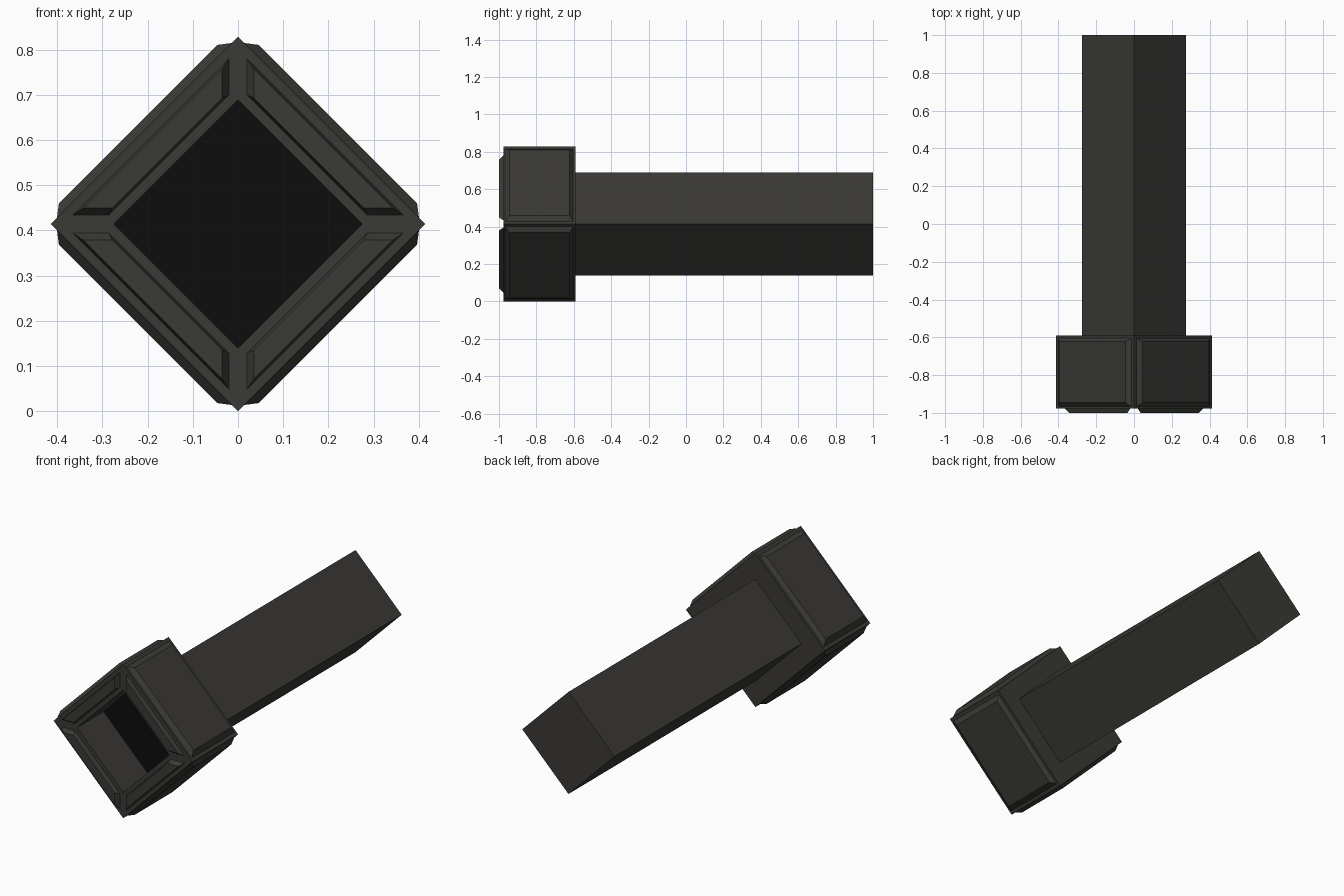
import bpy, bmesh, math
from mathutils import Matrix, Vector

if "Cube" in bpy.data.objects:
    bpy.data.objects.remove(bpy.data.objects["Cube"])

R_HEAD, R_TUBE, CZ = 0.414, 0.275, 0.414


def material(name, rgb):
    m = bpy.data.materials.new(name)
    m.diffuse_color = (*rgb, 1)
    m.use_nodes = True
    m.node_tree.nodes["Principled BSDF"].inputs["Base Color"].default_value = m.diffuse_color
    return m


metal = material("dark_metal", (0.042, 0.041, 0.036))
black = material("black", (0.004, 0.004, 0.004))


def loft(name, rings, mat, cap_start=False, cap_end=False, turn=0):
    """Join four-cornered rings of points into one flat-faced object."""
    rot = Matrix.Translation((0, 0, CZ)) @ Matrix.Rotation(turn, 4, 'Y')
    bm = bmesh.new()
    rows = [[bm.verts.new(rot @ Vector(p)) for p in ring] for ring in rings]
    for a, b in zip(rows, rows[1:]):
        for i in range(4):
            j = (i + 1) % 4
            bm.faces.new((a[i], a[j], b[j], b[i]))
    if cap_start:
        bm.faces.new(rows[0][::-1])
    if cap_end:
        bm.faces.new(rows[-1])
    bmesh.ops.recalc_face_normals(bm, faces=bm.faces)
    me = bpy.data.meshes.new(name)
    bm.to_mesh(me)
    bm.free()
    me.materials.append(mat)
    ob = bpy.data.objects.new(name, me)
    bpy.context.collection.objects.link(ob)
    return ob


def diamond(r, y):
    return [(r, y, 0), (0, y, r), (-r, y, 0), (0, y, -r)]


# Square head with a recessed bore, continuous ring of walls
loft("head_block", [diamond(R_TUBE, -0.75), diamond(R_TUBE, -0.977),
                    diamond(R_HEAD, -0.977), diamond(R_HEAD, -0.59),
                    diamond(R_TUBE, -0.59)], metal)

# Long square shaft, closed at the back
loft("shaft", [diamond(R_TUBE, -0.59), diamond(R_TUBE, 1.0)], metal, cap_end=True)

# Black floor of the bore
bore = loft("bore_floor", [diamond(R_TUBE, -0.75), diamond(R_TUBE, -0.74)], black,
            cap_start=True, cap_end=True)


def side_ring(half, y0, y1, total):
    """Rectangle parallel to the upper right side of the diamond."""
    a, b = (total / 2 + half / math.sqrt(2)), (total / 2 - half / math.sqrt(2))
    return [(b, y0, a), (a, y0, b), (a, y1, b), (b, y1, a)]


def front_ring(y, margin, inner, outer):
    """Trapezoid on the upper right arm of the front frame."""
    return [(margin, y, inner - margin), (margin, y, outer - margin),
            (outer - margin, y, margin), (inner - margin, y, margin)]


# Raised bevelled panels on the four sides and the four front arms
for k in range(4):
    turn = k * math.pi / 2
    loft(f"side_panel_{k}", [side_ring(0.274, -0.967, -0.603, R_HEAD),
                             side_ring(0.248, -0.945, -0.622, 0.442)],
         metal, cap_end=True, turn=turn)
    loft(f"front_panel_{k}", [front_ring(-0.977, 0.02, 0.306, 0.386),
                              front_ring(-1.0, 0.035, 0.314, 0.378)],
         metal, cap_end=True, turn=turn)

# Make the open-bottomed panels face outwards
for ob in bpy.data.objects:
    if "panel" in ob.name:
        me = ob.data
        cap = me.polygons[-1]
        centre = sum((v.co for v in me.vertices), Vector()) / len(me.vertices)
        if cap.normal.dot(cap.center - centre) < 0:
            me.flip_normals()
